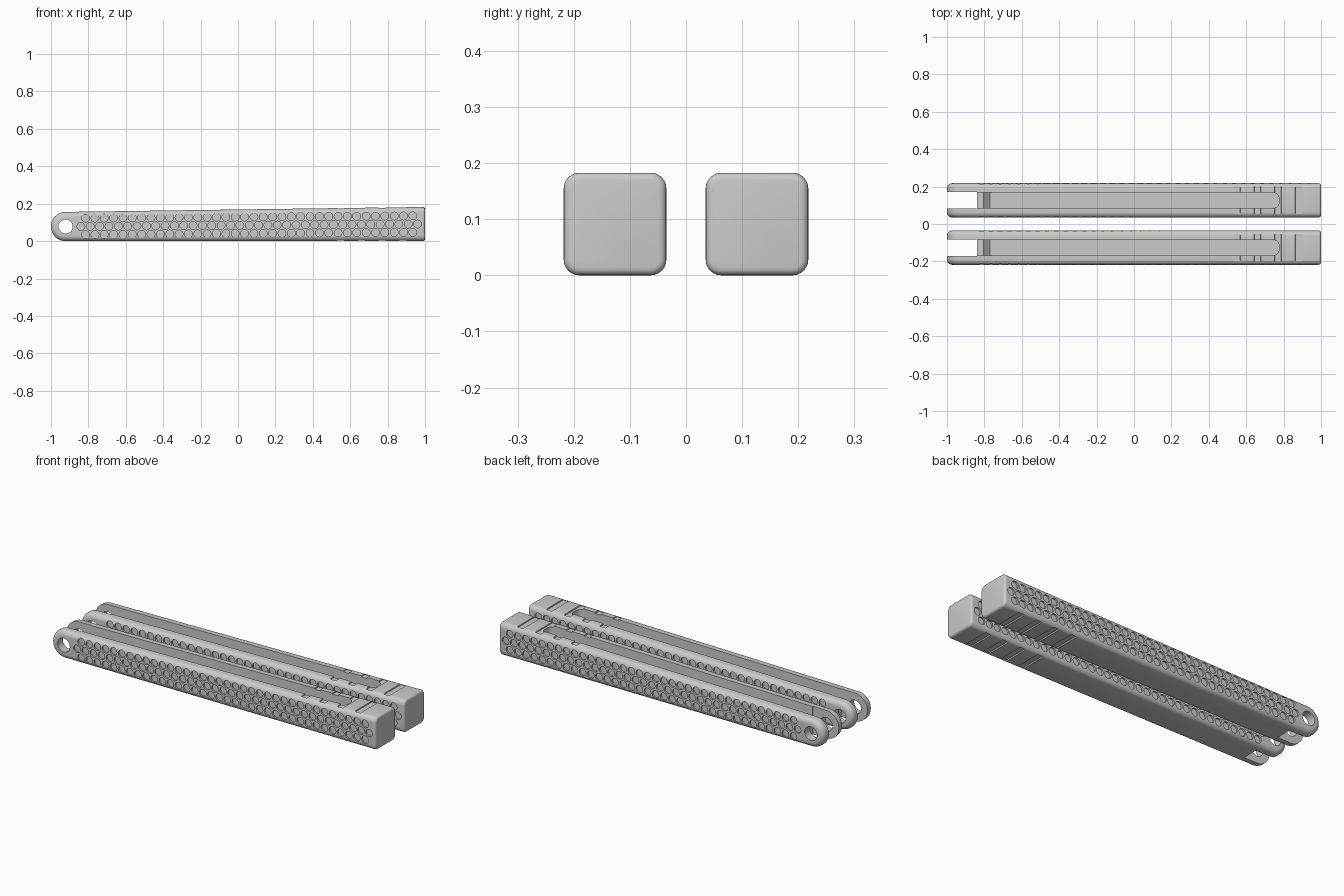
import bpy, bmesh, math

if "Cube" in bpy.data.objects:
    bpy.data.objects.remove(bpy.data.objects["Cube"])

W, YC = 0.183, 0.1265            # handle width, centre offset
PIV = (-0.922, 0.078)            # pivot hole centre


def top(x):
    return 0.156 + (x - PIV[0]) * 0.027 / 1.922


def add_prism(bm, outline, lo, hi, axis='y'):
    """Extrude a closed 2D outline: along y (outline in xz) or along z (outline in xy)."""
    def put(p, t):
        return (p[0], t, p[1]) if axis == 'y' else (p[0], p[1], t)
    a = [bm.verts.new(put(p, lo)) for p in outline]
    b = [bm.verts.new(put(p, hi)) for p in outline]
    n = len(a)
    bm.faces.new(a)
    bm.faces.new(b[::-1])
    for i in range(n):
        j = (i + 1) % n
        bm.faces.new((a[j], a[i], b[i], b[j]))


def make(name, bm):
    bmesh.ops.recalc_face_normals(bm, faces=bm.faces[:])
    me = bpy.data.meshes.new(name)
    bm.to_mesh(me)
    bm.free()
    ob = bpy.data.objects.new(name, me)
    bpy.context.collection.objects.link(ob)
    return ob


def arc(cx, cz, r, a0, a1, n):
    return [(cx + r * math.cos(math.radians(a0 + (a1 - a0) * i / n)),
             cz + r * math.sin(math.radians(a0 + (a1 - a0) * i / n))) for i in range(n + 1)]


def circle(cx, cz, r, n):
    return arc(cx, cz, r, 0, 360, n)[:-1]


# Tapered body with a round pivot end and softened edges
bm = bmesh.new()
add_prism(bm, arc(*PIV, 0.078, 90, 270, 24) + [(1, 0), (1, top(1))], -W / 2, W / 2)
bmesh.ops.recalc_face_normals(bm, faces=bm.faces[:])
rim = [e for e in bm.edges
       if abs(e.verts[0].co.y - e.verts[1].co.y) < 1e-5
       and not all(v.co.x > 0.999 for v in e.verts)]
bmesh.ops.bevel(bm, geom=rim, offset=0.028, segments=6, profile=0.5, affect='EDGES')
end = [e for e in bm.edges if all(v.co.x > 0.9999 for v in e.verts)]
bmesh.ops.bevel(bm, geom=end, offset=0.013, segments=4, profile=0.5, affect='EDGES')
handle = make("handle_front", bm)

cutters = []

# Long channel, open at the top, with rounded closed end and a ramped floor
bm = bmesh.new()
add_prism(bm, [(-1.1, 0.07), (-0.805, 0.07), (-0.77, 0.035), (0.70, 0.035),
               (0.70, 0.3), (-1.1, 0.3)], -0.041, 0.041)
cutters.append(make("channel_cutter", bm))
bm = bmesh.new()
add_prism(bm, [(0.6, -0.041)] + arc(0.745, -0.011, 0.03, -90, 0, 6)
          + arc(0.745, 0.011, 0.03, 0, 90, 6) + [(0.6, 0.041)], 0.035, 0.3, 'z')
cutters.append(make("channel_end_cutter", bm))

# Fork opening at the pivot end
bm = bmesh.new()
add_prism(bm, [(-1.1, -0.1), (-0.84, -0.1), (-0.84, 0.3), (-1.1, 0.3)], -0.044, 0.044)
cutters.append(make("fork_cutter", bm))

# Pivot hole
bm = bmesh.new()
add_prism(bm, circle(*PIV, 0.038, 32), -0.2, 0.2)
cutters.append(make("pivot_cutter", bm))

# Shallow grip grooves on top and bottom
bm = bmesh.new()
for x in (0.55, 0.66, 0.77, 0.88):
    for z, s in ((top(x), 1), (0, -1)):
        add_prism(bm, [(x - 0.022, z + s * 0.02), (x - 0.017, z - s * 0.006),
                       (x + 0.017, z - s * 0.006), (x + 0.022, z + s * 0.02)], -0.074, 0.074)
cutters.append(make("groove_cutter", bm))

# Staggered shallow pits on both sides
bm = bmesh.new()
for row in range(3):
    for col in range(40):
        x = -0.965 + 0.05 * (col + 0.5 * (row % 2))
        z = top(x) / 2 + (row - 1) * 0.044
        if x > 0.965 or math.hypot(x - PIV[0], z - PIV[1]) < 0.075:
            continue
        for s in (-1, 1):
            y0, y1 = sorted((s * (W / 2 - 0.009), s * (W / 2 + 0.02)))
            add_prism(bm, circle(x, z, 0.021, 12), y0, y1)
cutters.append(make("pit_cutter", bm))

# Apply the cuts, then drop the cutters
for c in cutters:
    c.hide_render = True
    m = handle.modifiers.new(c.name, 'BOOLEAN')
    m.operation, m.solver, m.object = 'DIFFERENCE', 'EXACT', c
dg = bpy.context.evaluated_depsgraph_get()
mesh = bpy.data.meshes.new_from_object(handle.evaluated_get(dg))
handle.modifiers.clear()
handle.data = mesh
for c in cutters:
    bpy.data.objects.remove(c)

bpy.context.view_layer.objects.active = handle
handle.select_set(True)
bpy.ops.object.shade_smooth_by_angle(angle=math.radians(30))

# Second, identical handle
handle.location.y = -YC
back = handle.copy()
back.name = "handle_back"
back.location.y = YC
bpy.context.collection.objects.link(back)
